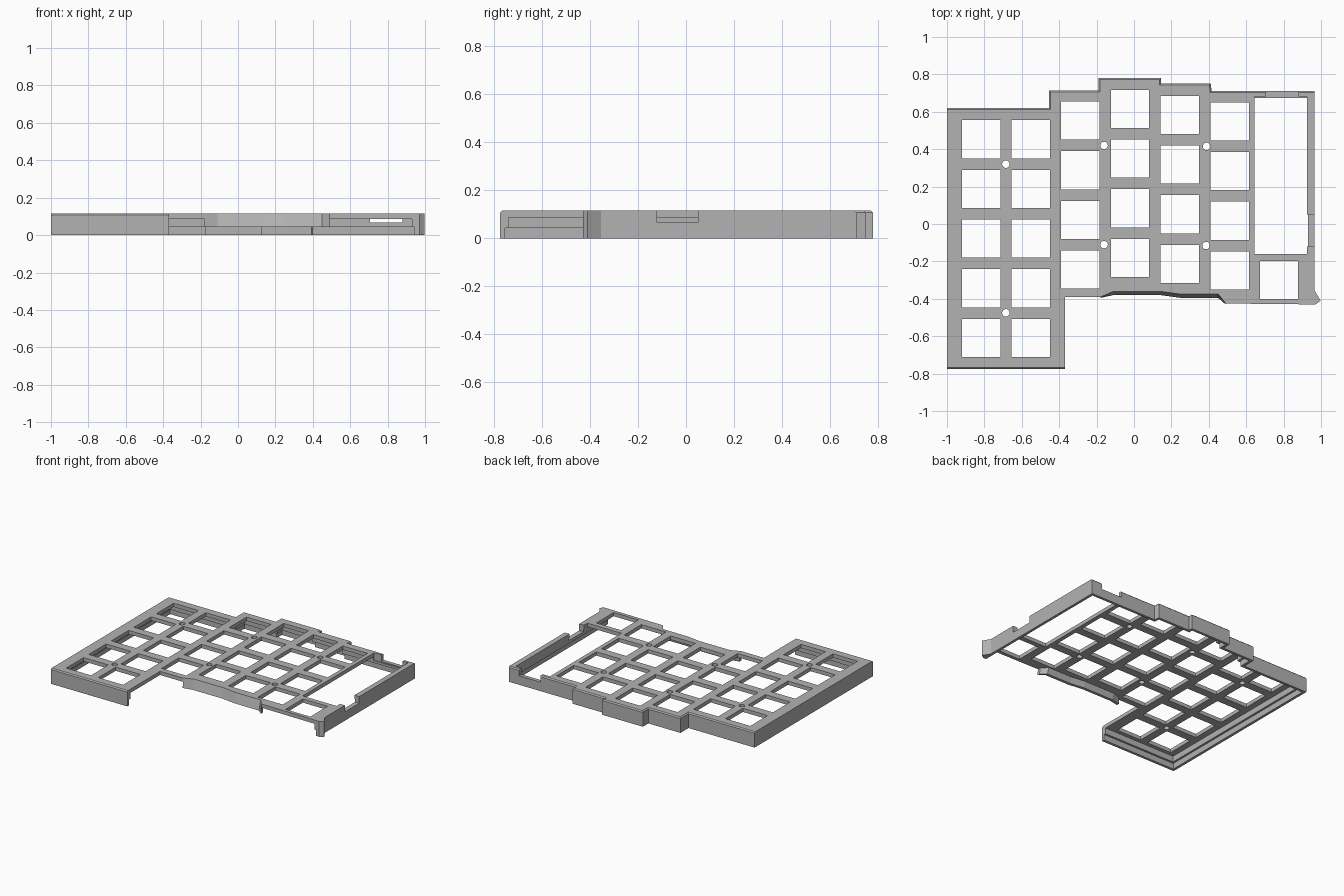
import bpy, bmesh, math
from mathutils import Vector

if "Cube" in bpy.data.objects:
    bpy.data.objects.remove(bpy.data.objects["Cube"])

gray = bpy.data.materials.new("matte gray")
gray.use_nodes = True
gray.diffuse_color = (0.45, 0.45, 0.45, 1)
gray.node_tree.nodes["Principled BSDF"].inputs["Base Color"].default_value = (0.45, 0.45, 0.45, 1)

TOP, PLATE, STEP = 0.115, 0.087, 0.043   # heights of top, plate underside, wall step


def prism(bm, pts, z0, z1):
    """Extrude a flat outline between two heights and return its top edges."""
    face = bm.faces.new([bm.verts.new((x, y, z0)) for x, y in pts])
    geom = bmesh.ops.extrude_face_region(bm, geom=[face])["geom"]
    bmesh.ops.translate(bm, verts=[v for v in geom if isinstance(v, bmesh.types.BMVert)],
                        vec=(0, 0, z1 - z0))
    return [e for e in geom if isinstance(e, bmesh.types.BMEdge)]


def box(x0, x1, y0, y1):
    return [(x0, y0), (x1, y0), (x1, y1), (x0, y1)]


def inset(pts, t):
    """Offset a clockwise outline inward with mitred corners."""
    out = []
    for i, p in enumerate(pts):
        p, a, b = Vector(p), Vector(pts[i - 1]), Vector(pts[(i + 1) % len(pts)])
        d1, d2 = (p - a).normalized(), (b - p).normalized()
        n1, n2 = Vector((d1.y, -d1.x)), Vector((d2.y, -d2.x))
        out.append(p + (n1 + n2) * t / (1 + n1.dot(n2)))
    return out


def finish(name, bm):
    bmesh.ops.recalc_face_normals(bm, faces=bm.faces)
    mesh = bpy.data.meshes.new(name)
    bm.to_mesh(mesh)
    bm.free()
    mesh.materials.append(gray)
    obj = bpy.data.objects.new(name, mesh)
    bpy.context.collection.objects.link(obj)
    return obj


def cut(target, name, prisms):
    """Subtract a set of separate prisms from the target."""
    bm = bmesh.new()
    for pts, z0, z1 in prisms:
        prism(bm, pts, z0, z1)
    cutter = finish(name, bm)
    cutter.hide_render = True
    mod = target.modifiers.new(name, "BOOLEAN")
    mod.operation, mod.solver, mod.object = "DIFFERENCE", "EXACT", cutter
    bpy.context.view_layer.objects.active = target
    bpy.ops.object.modifier_apply(modifier=name)
    bpy.data.objects.remove(cutter)


# Stepped outline: back edge shared by the shell and its hollow
back = [(-1, -0.775), (-1, 0.62), (-0.455, 0.62), (-0.455, 0.715), (-0.19, 0.715),
        (-0.19, 0.78), (0.145, 0.78), (0.145, 0.75), (0.41, 0.75), (0.415, 0.71), (0.965, 0.71)]
lip_top = [(-0.18, -0.39), (-0.11, -0.36), (0.14, -0.36), (0.25, -0.375), (0.45, -0.375), (0.49, -0.425)]
front = [(0.965, -0.355), (0.998, -0.41), (0.97, -0.43), *reversed(lip_top), (-0.37, -0.39), (-0.37, -0.775)]

# Case shell with a small chamfer along the back and front top edges
bm = bmesh.new()
edges = prism(bm, back + front, 0, TOP)
rim = [e for e in edges if not -0.7 < sum(v.co.y for v in e.verts) / 2 < 0.5]
bmesh.ops.bevel(bm, geom=rim, offset=0.008, segments=1, affect="EDGES")
case = finish("case_shell", bm)

# Hollow underside, open at the front, with a stepped wall
hollow = back + [(0.965, -0.65), (-0.2, -0.65), (-0.2, -0.775)]
cut(case, "upper_hollow", [(inset(hollow, 0.035), -0.1, PLATE)])
cut(case, "lower_hollow", [(inset(hollow, 0.02), -0.1, STEP)])

# Key openings: column centre x, top row centre y, number of rows
pitch, half = 0.2655, 0.102
columns = [(-0.817, 0.453, 5), (-0.552, 0.453, 5), (-0.287, 0.553, 4), (-0.022, 0.615, 4),
           (0.245, 0.583, 4), (0.512, 0.548, 4), (0.776, -0.3, 1)]
openings = []
for x, y, rows in columns:
    for r in range(rows):
        cy = y - r * pitch
        openings.append((box(x - half, x + half, cy - half, cy + half), 0.06, 0.2))

# Screw holes and the long controller opening
for x, y in [(-0.685, 0.32), (-0.16, 0.42), (0.388, 0.415), (-0.685, -0.475), (-0.16, -0.11), (0.385, -0.115)]:
    ring = [(x + 0.02 * math.cos(k * math.tau / 20), y + 0.02 * math.sin(k * math.tau / 20)) for k in range(20)]
    openings.append((ring, 0.06, 0.2))
openings.append((box(0.645, 0.926, -0.16, 0.682), 0.06, 0.2))
cut(case, "openings", openings)

# Cable notch in the back wall and switch notch in the right wall
cut(case, "notches", [(box(0.705, 0.88, 0.66, 0.8), 0.067, 0.2),
                      (box(0.9, 1.1, -0.12, 0.05), 0.065, 0.2)])

# Sloping lip below the front edge
bm = bmesh.new()
sections = []
for i, (x, y) in enumerate(lip_top):
    drop = 0.005 if i in (0, len(lip_top) - 1) else 0.02
    corners = [(x, y, TOP), (x, y - drop, STEP), (x, y - drop + 0.022, STEP), (x, y + 0.022, TOP - 0.002)]
    sections.append([bm.verts.new(c) for c in corners])
for a, b in zip(sections, sections[1:]):
    for k in range(4):
        bm.faces.new((a[k], b[k], b[k - 3], a[k - 3]))
bm.faces.new(sections[0])
bm.faces.new(sections[-1])
finish("front_lip", bm)
